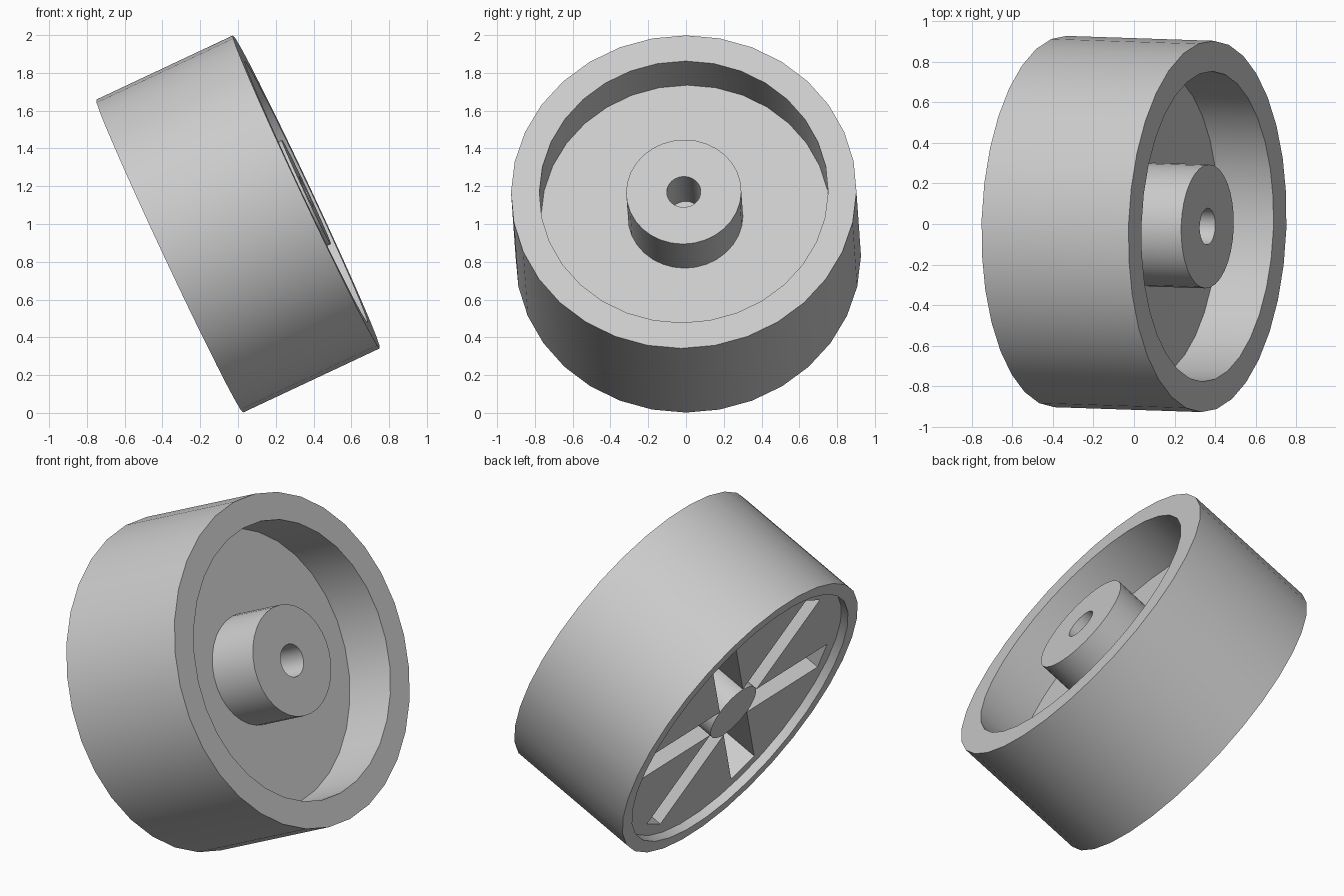
import bpy, bmesh, math
from mathutils import Matrix, Vector

if "Cube" in bpy.data.objects:
    bpy.data.objects.remove(bpy.data.objects["Cube"], do_unlink=True)

SIDES = 32
HALF = 0.4          # half of the wheel width
RADIUS = 0.915

grey = bpy.data.materials.new("light_grey")
grey.use_nodes = True
COLOUR = (0.6, 0.6, 0.6, 1)
grey.diffuse_color = COLOUR
grey.node_tree.nodes["Principled BSDF"].inputs["Base Color"].default_value = COLOUR

# Axle frame: local z runs along the axle towards the hub side
axle = Vector((0.905, -0.03, 0.425)).normalized()
side = Vector((0, 0, 1)).cross(axle).normalized()
up = axle.cross(side)
pose = Matrix.Translation((0, 0, 1)) @ Matrix((side, up, axle)).transposed().to_4x4()


def make_object(name, bm):
    bmesh.ops.recalc_face_normals(bm, faces=bm.faces)
    mesh = bpy.data.meshes.new(name)
    bm.to_mesh(mesh)
    bm.free()
    mesh.materials.append(grey)
    obj = bpy.data.objects.new(name, mesh)
    bpy.context.collection.objects.link(obj)
    obj.matrix_world = pose
    return obj


def lathe(name, profile):
    bm = bmesh.new()
    verts = [bm.verts.new((r, 0, z)) for r, z in profile]
    edges = [bm.edges.new(pair) for pair in zip(verts, verts[1:])]
    bmesh.ops.spin(bm, geom=verts + edges, cent=(0, 0, 0), axis=(0, 0, 1),
                   angle=math.tau, steps=SIDES, use_merge=True)
    bmesh.ops.remove_doubles(bm, verts=bm.verts, dist=0.0005)
    return make_object(name, bm)


def smooth(obj):
    bpy.ops.object.select_all(action="DESELECT")
    obj.select_set(True)
    bpy.context.view_layer.objects.active = obj
    bpy.ops.object.shade_smooth_by_angle(angle=math.radians(30))


# Wheel body: blind axle hole, hub boss, deep dish, tyre and shallow back recess
BACK = -HALF + 0.05
wheel = lathe("wheel", [
    (0, 0.09), (0.09, 0.09), (0.09, HALF), (0.305, HALF), (0.305, 0.1),
    (0.765, 0.1), (0.765, HALF), (RADIUS, HALF), (RADIUS, -HALF),
    (0.84, -HALF), (0.84, BACK), (0, BACK)])

# Six radial slots in the back, cut as three bars through the centre
SLOT_FLOOR = 0.0
for k in range(3):
    bm = bmesh.new()
    bmesh.ops.create_cube(bm, size=1)
    bmesh.ops.scale(bm, vec=(1.52, 0.18, 0.5), verts=bm.verts)
    bmesh.ops.translate(bm, vec=(0, 0, SLOT_FLOOR - 0.25), verts=bm.verts)
    turn = Matrix.Rotation(math.radians(60 * k - 5), 3, "Z")
    bmesh.ops.rotate(bm, matrix=turn, verts=bm.verts)
    cutter = make_object("slot_cutter", bm)
    cut = wheel.modifiers.new("slot", "BOOLEAN")
    cut.operation = "DIFFERENCE"
    cut.solver = "EXACT"
    cut.object = cutter
    bpy.context.view_layer.objects.active = wheel
    bpy.ops.object.modifier_apply(modifier=cut.name)
    bpy.data.objects.remove(cutter, do_unlink=True)
smooth(wheel)

# Round core left standing between the slots
core = lathe("back_hub_core", [(0, SLOT_FLOOR + 0.01), (0.177, SLOT_FLOOR + 0.01),
                               (0.177, BACK), (0, BACK)])
smooth(core)
